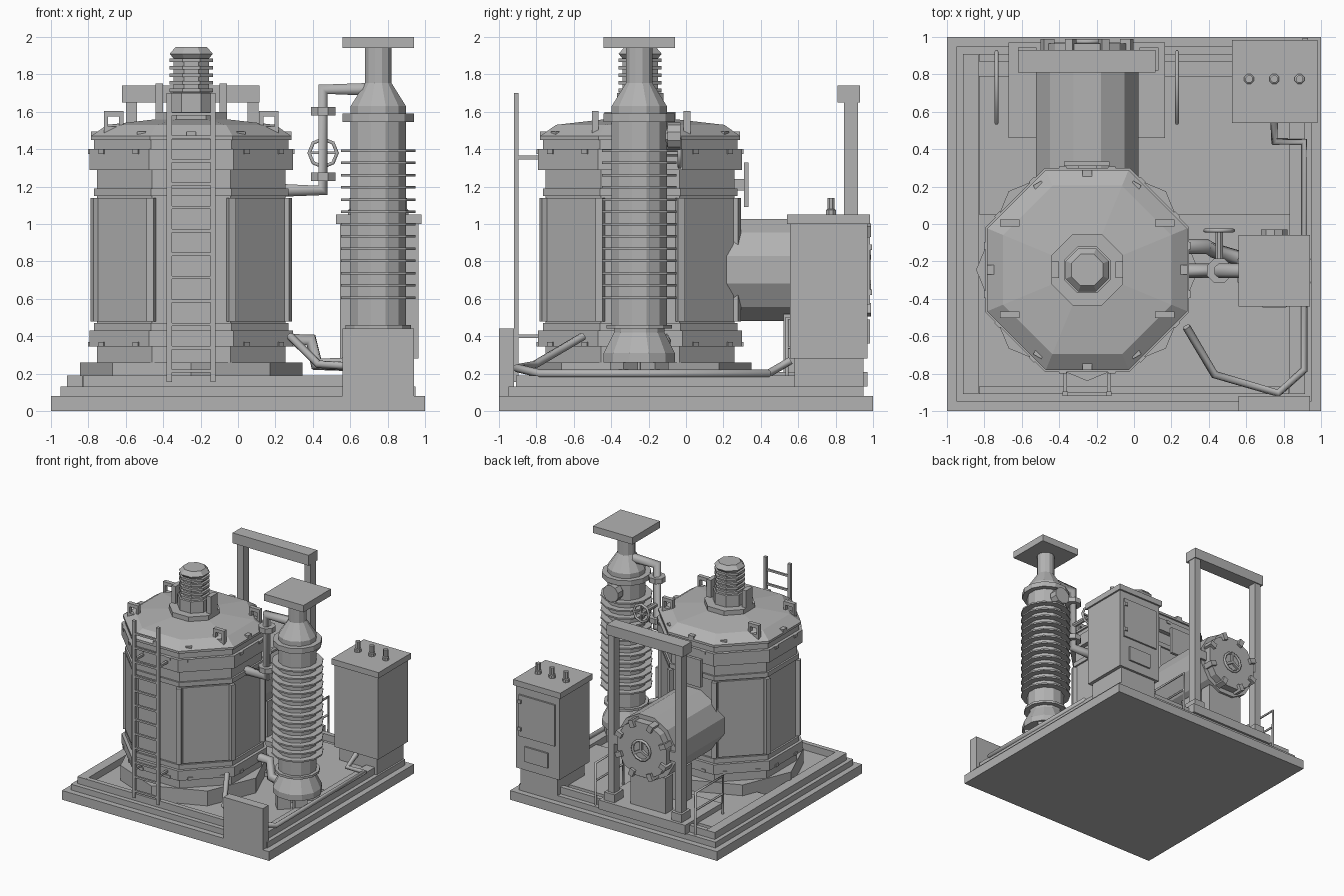
import bpy, bmesh, math
from mathutils import Matrix, Vector

if "Cube" in bpy.data.objects:
    bpy.data.objects.remove(bpy.data.objects["Cube"])

grey = bpy.data.materials.new("machine grey")
grey.diffuse_color = (0.45, 0.45, 0.45, 1)
grey.use_nodes = True
grey.node_tree.nodes["Principled BSDF"].inputs["Base Color"].default_value = grey.diffuse_color


def finish(name, bm):
    bmesh.ops.recalc_face_normals(bm, faces=bm.faces)
    me = bpy.data.meshes.new(name)
    bm.to_mesh(me)
    bm.free()
    me.materials.append(grey)
    ob = bpy.data.objects.new(name, me)
    bpy.context.collection.objects.link(ob)
    return ob


def add_box(bm, x0, x1, y0, y1, z0, z1, mat=Matrix()):
    m = Matrix.Translation(((x0 + x1) / 2, (y0 + y1) / 2, (z0 + z1) / 2)) @ \
        Matrix.Diagonal((x1 - x0, y1 - y0, z1 - z0, 1))
    bmesh.ops.create_cube(bm, size=1, matrix=mat @ m)


def boxes(name, dims, mats=(Matrix(),)):
    bm = bmesh.new()
    for m in mats:
        for d in dims:
            add_box(bm, *d, m)
    return finish(name, bm)


def lathe(name, profile, n, mat, turn=0.5):
    """Stack n-sided rings; profile holds (flat-to-centre radius, height)."""
    bm = bmesh.new()
    rings = []
    for a, z in profile:
        r = a / math.cos(math.pi / n)
        rings.append([bm.verts.new(mat @ Vector((
            r * math.cos((i + turn) * math.tau / n),
            r * math.sin((i + turn) * math.tau / n), z))) for i in range(n)])
    for lo, hi in zip(rings, rings[1:]):
        for i in range(n):
            j = (i + 1) % n
            bm.faces.new((lo[i], lo[j], hi[j], hi[i]))
    bm.faces.new(rings[0][::-1])
    bm.faces.new(rings[-1])
    return finish(name, bm)


def pipe(name, pts, r, cyclic=False):
    cu = bpy.data.curves.new(name, 'CURVE')
    cu.dimensions = '3D'
    cu.bevel_depth = r
    cu.bevel_resolution = 1
    cu.use_fill_caps = True
    sp = cu.splines.new('POLY')
    sp.points.add(len(pts) - 1)
    for p, co in zip(sp.points, pts):
        p.co = (*co, 1)
    sp.use_cyclic_u = cyclic
    cu.materials.append(grey)
    ob = bpy.data.objects.new(name, cu)
    bpy.context.collection.objects.link(ob)
    return ob


def at(x, y, z=0):
    return Matrix.Translation((x, y, z))


def spin(deg):
    return Matrix.Rotation(math.radians(deg), 4, 'Z')


def ribbed(z0, step, count, thick, inner, outer):
    pts = []
    for i in range(count):
        z = z0 + i * step
        pts += [(inner, z), (outer, z), (outer, z + thick), (inner, z + thick)]
    return pts


# Stepped base, curbs and floor slabs
boxes("base_plate", [(-1, 1, -1, 1, 0, .08)])
boxes("base_step", [(-.95, .95, -.95, .95, .08, .13)])
boxes("base_curb", [(s * .873 - .042, s * .873 + .042, -.91, .91, .13, .19) for s in (-1, 1)] +
      [(-.83, .83, s * .89 - .02, s * .89 + .02, .13, .19) for s in (-1, 1)])
boxes("floor_slab", [(-.83, .835, .05, .79, .13, .165)])
boxes("drum_skid", [(-.67, .165, .46, .97, .13, .21)])
boxes("corner_block", [(.56, .94, -1, -.92, 0, .44)])

# Octagonal tank with lid
T = at(-.25, -.245)
lathe("tank_plinth", [(.549, .13), (.549, .26)], 8, T, 0)
lathe("tank_body", [(.505, .26), (.505, .345), (.545, .345), (.545, .43), (.52, .43),
                    (.52, .47), (.505, .47), (.505, 1.15), (.52, 1.15), (.52, 1.19),
                    (.505, 1.19), (.505, 1.29), (.545, 1.29), (.545, 1.40), (.52, 1.40),
                    (.52, 1.45), (.535, 1.45), (.535, 1.47), (.45, 1.53), (.19, 1.56)], 8, T)
boxes("tank_panels", [(.49, .52, -.185, .185, .48, 1.14)],
      [T @ spin(45 + 90 * i) for i in range(4)])
boxes("tank_corner_strips", [(.52, .575, -.02, .02, .48, 1.14)],
      [T @ spin(22.5 + 45 * i) for i in range(8)])
boxes("lid_bolts", [(.48, .535, -.025, .025, 1.46, 1.495)],
      [T @ spin(30 * i) for i in range(12) if i % 6 not in (1, 5)])
boxes("flange_bolts", [(.52, .553, -.02, .02, z, z + .025) for z in (.345, 1.375)],
      [T @ spin(45 * i) @ at(0, o) for i in range(8) for o in (-.13, .13)])
lugs = []
for s in (-1, 1):
    for y in (-.485, .005):
        x = -.25 + s * .415
        lugs += [(x - .052, x - .03, y - .018, y + .018, 1.46, 1.605),
                 (x + .03, x + .052, y - .018, y + .018, 1.46, 1.605),
                 (x - .03, x + .03, y - .018, y + .018, 1.46, 1.52),
                 (x - .03, x + .03, y - .018, y + .018, 1.575, 1.605)]
boxes("lifting_lugs", lugs)
lathe("lid_terminal", [(.19, 1.55), (.19, 1.6), (.125, 1.6), (.125, 1.70)] +
      ribbed(1.705, .04, 5, .02, .095, .115) +
      [(.115, 1.91), (.085, 1.945)], 8, T)
boxes("terminal_tabs", [(.15, .19, -.045, .045, 1.55, 1.75)], [T, T @ spin(180)])

# Ladder on the front
boxes("ladder_rails", [(x - .014, x + .014, -.92, -.895, .155, 1.7) for x in (-.367, -.134)] +
      [(x - .01, x + .01, -.9, -.74, z, z + .02) for x in (-.367, -.134) for z in (.39, 1.345)])
boxes("ladder_rungs", [(-.36, -.14, -.916, -.899, .205 + .125 * i, .222 + .125 * i)
                       for i in range(12)])

# Tall ribbed insulator column
B = at(.75, -.25)
lathe("insulator_column", [(.19, .26), (.19, .31), (.135, .42), (.135, .44), (.175, .44),
                           (.175, .46), (.148, .46)] +
      ribbed(.60, .0655, 13, .013, .148, .2) +
      [(.148, 1.545), (.19, 1.545), (.19, 1.59), (.148, 1.59), (.148, 1.63),
       (.07, 1.755), (.07, 1.95)], 12, B)
boxes("column_feet", [(.06, .17, -.05, .05, .13, .28)], [B @ spin(45 + 90 * i) for i in range(4)])
boxes("column_cap", [(.56, .94, -.44, -.06, 1.94, 2)])
AXY = Matrix.Rotation(-math.pi / 2, 4, 'X')   # turns local z onto +y
lathe("column_stub", [(.055, 0), (.055, .15), (.07, .15), (.07, .22)], 10,
      at(.75, -.25, 1.47) @ AXY)

# Connecting pipes, valve and floor cable
pipe("upper_pipe", [(.72, -.25, 1.72), (.455, -.25, 1.72), (.455, -.25, 1.18),
                    (.22, -.25, 1.18)], .04)
for z in (1.23, 1.58):
    lathe("pipe_flange", [(.065, z), (.065, z + .045)], 8, at(.455, -.25))
lathe("valve_stem", [(.02, 0), (.02, .22)], 8, at(.455, -.25, 1.38) @ AXY)
pipe("valve_wheel", [(.455 + .075 * math.cos(i * math.pi / 4), -.035,
                      1.38 + .075 * math.sin(i * math.pi / 4)) for i in range(8)], .011, True)
boxes("valve_spokes", [(.38, .53, -.042, -.028, 1.373, 1.387),
                       (.448, .462, -.042, -.028, 1.305, 1.455)])
pipe("lower_pipe", [(.2, -.12, .38), (.39, -.12, .38), (.42, -.14, .25), (.62, -.2, .25)], .04)
pipe("floor_cable", [(.28, -.55, .4), (.43, -.805, .25), (.77, -.905, .23), (.91, -.78, .2),
                     (.91, .44, .2), (.75, .44, .2), (.75, .56, .27)], .022)

# Horizontal drum with bolted end cover
D = at(-.25, 0, .755) @ AXY
lathe("drum", [(.273, .15), (.273, .9), (.235, .9), (.235, .965)], 12, D)
boxes("drum_clamps", [(.2, .26, -.022, .022, .89, .99)], [D @ spin(22.5 + 45 * i) for i in range(8)])
boxes("cover_spokes", [(0, .08, -.011, .011, .96, .985)], [D @ spin(30 + 120 * i) for i in range(3)])
pipe("cover_ring", [D @ Vector((.085 * math.cos(i * math.pi / 6),
                                .085 * math.sin(i * math.pi / 6), .975)) for i in range(12)], .011, True)
boxes("drum_saddles", [(-.42, -.08, y, y + .1, .2, .52) for y in (.52, .78)])
boxes("rating_plate", [(-.375, -.13, .31, .335, 1.09, 1.33)])
boxes("rating_plate_bracket", [(-.3, -.2, .25, .31, 1.18, 1.24)])

# Lifting frame over the drum
boxes("frame_beam", [(-.62, .115, .81, .93, 1.65, 1.74)])
boxes("frame_posts", [(x - .03, x + .03, .845, .92, .2, 1.65) for x in (-.57, .08)])
boxes("frame_feet", [(x - .05, x + .05, .82, .945, .2, .28) for x in (-.57, .08)])
boxes("frame_brackets", [(-.54, -.48, .84, .92, .71, .79), (-.02, .05, .84, .92, .71, .79)])

# Handrails beside the drum
for x in (-.735, .23):
    pipe("handrail_hoop", [(x, .54, .13), (x, .54, .495), (x, .92, .495), (x, .92, .13)], .011)
    pipe("handrail_bar", [(x, .54, .34), (x, .92, .34)], .009)

# Control cabinet
boxes("cabinet_body", [(.545, .965, .555, .97, .28, 1.0)])
boxes("cabinet_top", [(.525, .98, .54, .985, 1.0, 1.05)])
boxes("cabinet_plinth", [(.575, .935, .58, .95, .13, .28)])
boxes("cabinet_doors", [(.58, .93, .96, .985, .57, .93), (.65, .87, .96, .985, .36, .49)])
boxes("cabinet_hinges", [(.9, .93, .97, .995, z, z + .03) for z in (.62, .86)])
for x in (.615, .75, .885):
    lathe("cabinet_stud", [(.026, 1.05), (.026, 1.075), (.019, 1.08), (.019, 1.14)], 8, at(x, .775))

bpy.context.view_layer.update()
bpy.ops.object.select_all(action='DESELECT')
pipes = [o for o in bpy.data.objects if o.type == 'CURVE']
for o in pipes:
    o.select_set(True)
bpy.context.view_layer.objects.active = pipes[0]
bpy.ops.object.convert(target='MESH')
